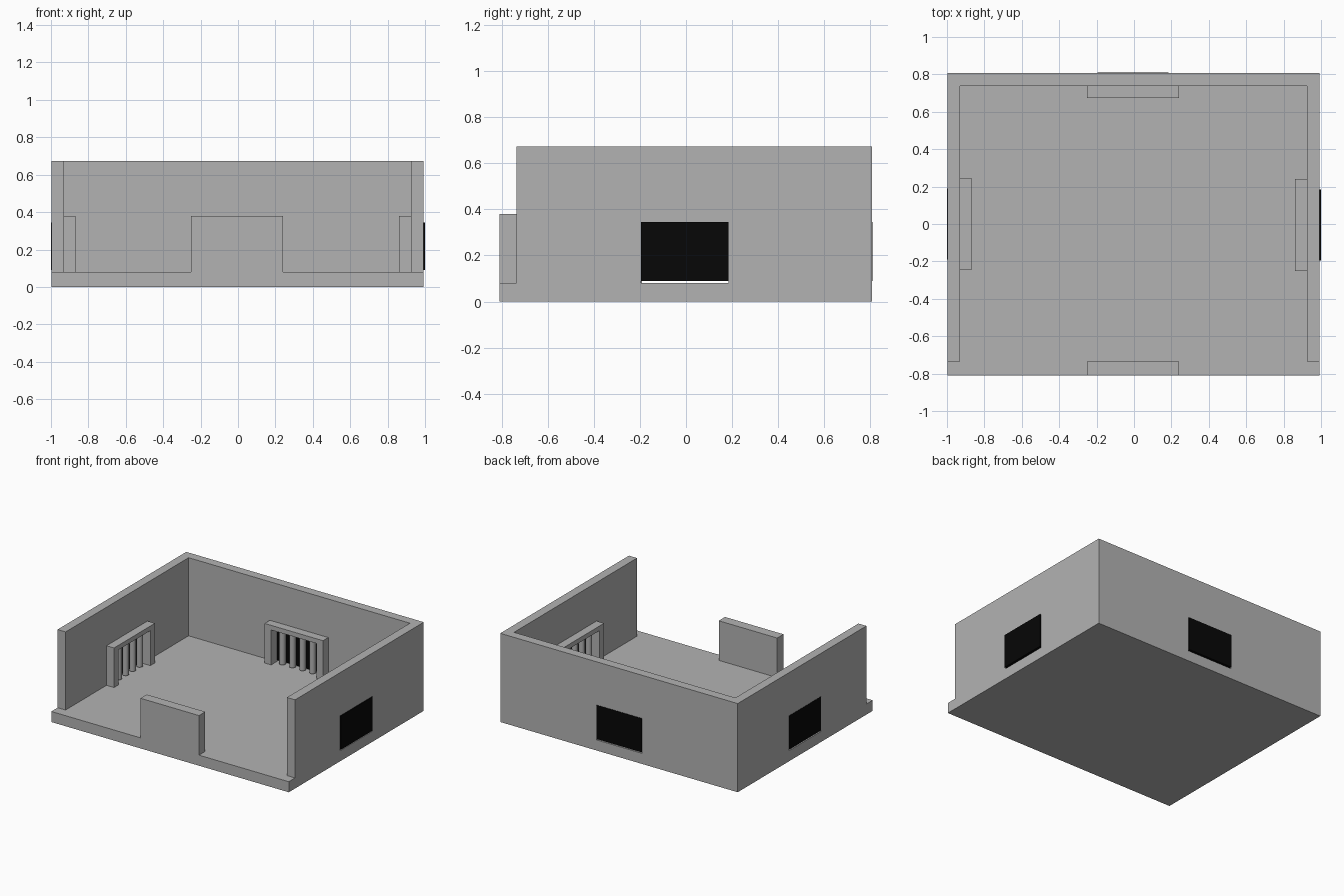
import bpy, bmesh, math
from mathutils import Matrix, Vector

if "Cube" in bpy.data.objects:
    bpy.data.objects.remove(bpy.data.objects["Cube"])


def material(name, rgb):
    m = bpy.data.materials.new(name)
    m.diffuse_color = (*rgb, 1)
    m.use_nodes = True
    m.node_tree.nodes["Principled BSDF"].inputs["Base Color"].default_value = m.diffuse_color
    return m


STONE = material("stone grey", (0.45, 0.45, 0.45))
BLACK = material("black", (0.002, 0.002, 0.002))


def add_object(name, bm, mat, matrix=Matrix()):
    bmesh.ops.recalc_face_normals(bm, faces=bm.faces)
    me = bpy.data.meshes.new(name)
    bm.to_mesh(me)
    bm.free()
    me.materials.append(mat)
    ob = bpy.data.objects.new(name, me)
    ob.matrix_world = matrix
    bpy.context.collection.objects.link(ob)
    return ob


def prism(name, points, direction, mat, matrix=Matrix()):
    """Extrude a flat outline along a direction."""
    bm = bmesh.new()
    face = bm.faces.new([bm.verts.new(p) for p in points])
    ext = bmesh.ops.extrude_face_region(bm, geom=[face], use_keep_orig=True)
    moved = [v for v in ext["geom"] if isinstance(v, bmesh.types.BMVert)]
    bmesh.ops.translate(bm, verts=moved, vec=Vector(direction))
    return add_object(name, bm, mat, matrix)


def box(name, x0, x1, y0, y1, z0, z1, mat, matrix=Matrix()):
    pts = [(x0, y0, z0), (x1, y0, z0), (x1, y1, z0), (x0, y1, z0)]
    return prism(name, pts, (0, 0, z1 - z0), mat, matrix)


X0, X1, Y0, Y1 = -0.998, 0.993, -0.81, 0.806   # outer footprint
IX0, IX1, IY0, IY1 = -0.931, 0.925, -0.735, 0.738   # inner wall faces
FLOOR, TOP = 0.08, 0.672
OPEN, FRAME = 0.19, 0.245   # half widths of opening and frame
OPEN_TOP, FRAME_TOP = 0.345, 0.38

# Floor slab and front block
box("floor", X0, X1, Y0, Y1, 0, FLOOR, STONE)
box("front_door_block", -0.25, 0.24, Y0, IY0, FLOOR, FRAME_TOP, STONE)

# U-shaped walls
plan = [(X0, IY0), (IX0, IY0), (IX0, IY1), (IX1, IY1),
        (IX1, IY0), (X1, IY0), (X1, Y1), (X0, Y1)]
walls = prism("walls", [(x, y, FLOOR) for x, y in plan], (0, 0, TOP - FLOOR), STONE)

# Three barred doorways: local -y points into the room, y = 0 is the inner wall face
doors = {
    "back": ((-0.005, IY1, 0), 0, Y1 - IY1 + 0.004),
    "left": ((IX0, 0, 0), 90, IX0 + 1.0),
    "right": ((IX1, -0.005, 0), -90, 1.0 - IX1),
}
for side, (loc, angle, depth) in doors.items():
    mw = Matrix.Translation(loc) @ Matrix.Rotation(math.radians(angle), 4, 'Z')

    # Opening through the wall
    cutter = box(side + "_cutter", -OPEN, OPEN, -0.05, 0.15, FLOOR - 0.05, OPEN_TOP, STONE, mw)
    cutter.hide_render = True
    cutter.hide_set(True)
    mod = walls.modifiers.new(side + "_opening", 'BOOLEAN')
    mod.operation = 'DIFFERENCE'
    mod.solver = 'EXACT'
    mod.object = cutter

    # Raised frame
    arch = [(-FRAME, FLOOR), (-FRAME, FRAME_TOP), (FRAME, FRAME_TOP), (FRAME, FLOOR),
            (OPEN, FLOOR), (OPEN, OPEN_TOP), (-OPEN, OPEN_TOP), (-OPEN, FLOOR)]
    prism(side + "_door_frame", [(x, 0, z) for x, z in arch], (0, -0.063, 0), STONE, mw)

    # Dark panel filling the doorway
    box(side + "_dark_panel", -OPEN, OPEN, 0.01, depth, 0.09, OPEN_TOP, BLACK, mw)

    # Four round bars
    bm = bmesh.new()
    for i in range(4):
        bmesh.ops.create_cone(
            bm, cap_ends=True, segments=24, radius1=0.0225, radius2=0.0225,
            depth=OPEN_TOP - 0.09,
            matrix=Matrix.Translation(((i - 1.5) * 0.084, -0.018, (OPEN_TOP + 0.09) / 2)))
    bars = add_object(side + "_bars", bm, STONE, mw)
    for p in bars.data.polygons:
        p.use_smooth = len(p.vertices) == 4
